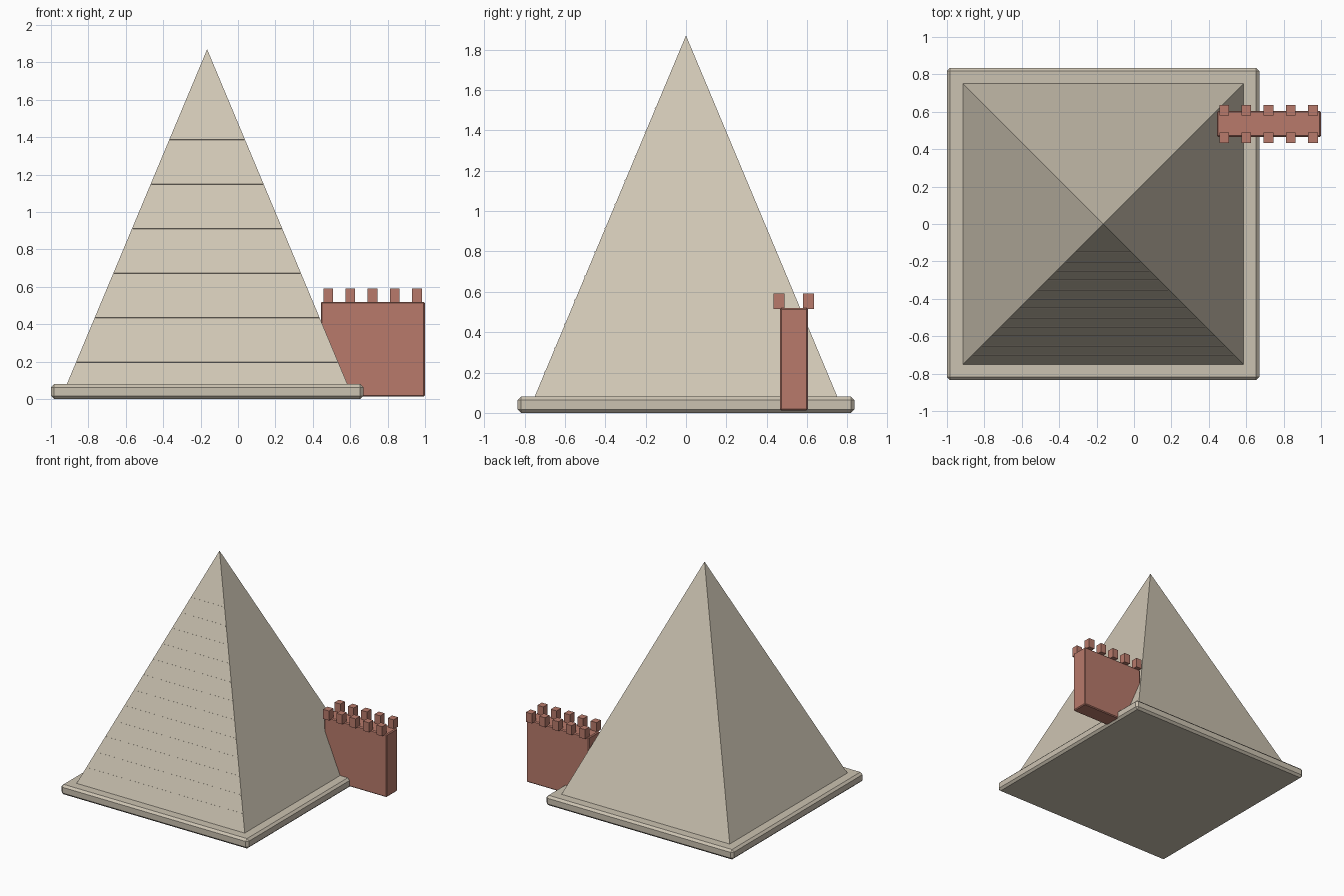
import bpy, bmesh, math
from mathutils import Matrix, Vector

if "Cube" in bpy.data.objects:
    bpy.data.objects.remove(bpy.data.objects["Cube"])


def material(name, rgb):
    m = bpy.data.materials.new(name)
    m.diffuse_color = (*rgb, 1)
    m.use_nodes = True
    m.node_tree.nodes["Principled BSDF"].inputs["Base Color"].default_value = m.diffuse_color
    return m


stone = material("pale stone", (0.63, 0.57, 0.46))
plinth_stone = material("plinth stone", (0.60, 0.54, 0.44))
brick = material("red brick", (0.48, 0.195, 0.147))


def add_object(name, bm, mat, bevel=0):
    mesh = bpy.data.meshes.new(name)
    bm.to_mesh(mesh)
    bm.free()
    mesh.materials.append(mat)
    ob = bpy.data.objects.new(name, mesh)
    bpy.context.collection.objects.link(ob)
    if bevel:
        mod = ob.modifiers.new("chamfer", "BEVEL")
        mod.width, mod.segments = bevel, 1
    return ob


def box(bm, lo, hi):
    lo, hi = Vector(lo), Vector(hi)
    mat = Matrix.Translation((lo + hi) / 2) @ Matrix.Diagonal((*(hi - lo), 1))
    bmesh.ops.create_cube(bm, size=1, matrix=mat)


CX, HALF, Z0, APEX = -0.165, 0.75, 0.08, 1.87

# plinth
bm = bmesh.new()
box(bm, (-1.0, -0.835, 0), (0.67, 0.835, Z0))
add_object("plinth", bm, plinth_stone, 0.017)

# four-sided pyramid
bm = bmesh.new()
base = [bm.verts.new((CX + sx * HALF, sy * HALF, Z0))
        for sx, sy in ((-1, -1), (1, -1), (1, 1), (-1, 1))]
tip = bm.verts.new((CX, 0, APEX))
bm.faces.new(base[::-1])
for i in range(4):
    bm.faces.new((base[i], base[(i + 1) % 4], tip))
add_object("pyramid", bm, stone)

# thin course lines across the front slope
bm = bmesh.new()
lean = Matrix.Rotation(-math.atan2(HALF, APEX - Z0), 4, "X")
for i in range(12):
    z = 0.2 + i * 0.119
    h = HALF * (APEX - z) / (APEX - Z0)
    mat = (Matrix.Translation((CX, -h, z)) @ lean
           @ Matrix.Diagonal((2 * h - 0.006, 0.006, 0.008, 1)))
    bmesh.ops.create_cube(bm, size=1, matrix=mat)
add_object("front_courses", bm, stone)

# wall running into the pyramid's right side
bm = bmesh.new()
box(bm, (0.443, 0.465, 0.013), (1.0, 0.605, 0.52))
add_object("wall", bm, brick, 0.007)

# two rows of battlements
bm = bmesh.new()
for i in range(5):
    x = 0.482 + i * 0.1187
    for y in (0.461, 0.607):
        box(bm, (x - 0.026, y - 0.028, 0.515), (x + 0.026, y + 0.028, 0.592))
add_object("battlements", bm, brick)
